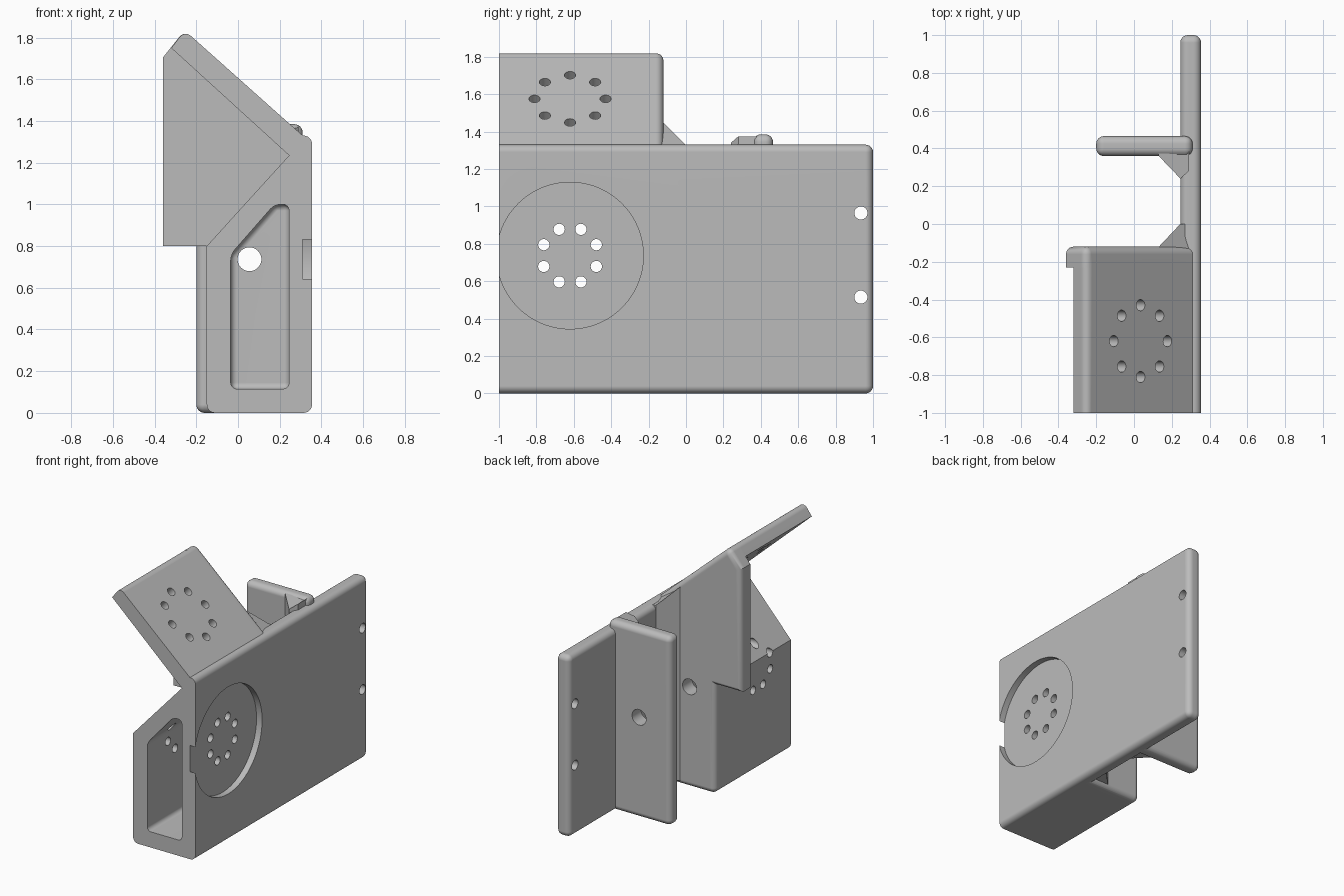
import bpy, bmesh, math
from mathutils import Vector, Matrix

if "Cube" in bpy.data.objects:
    bpy.data.objects.remove(bpy.data.objects["Cube"])

grey = bpy.data.materials.new("plain grey")
grey.diffuse_color = (0.5, 0.5, 0.5, 1)
grey.use_nodes = True
grey.node_tree.nodes["Principled BSDF"].inputs["Base Color"].default_value = grey.diffuse_color


def finish(bm, name):
    bmesh.ops.recalc_face_normals(bm, faces=bm.faces[:])
    mesh = bpy.data.meshes.new(name)
    bm.to_mesh(mesh)
    bm.free()
    mesh.materials.append(grey)
    ob = bpy.data.objects.new(name, mesh)
    bpy.context.collection.objects.link(ob)
    return ob


def loft(name, a, b, rule=None, radius=0.04):
    """Solid between two matching outlines; edges whose midpoint meets the rule are rounded."""
    bm = bmesh.new()
    va = [bm.verts.new(p) for p in a]
    vb = [bm.verts.new(p) for p in b]
    n = len(va)
    bm.faces.new(va)
    bm.faces.new(vb[::-1])
    for i in range(n):
        j = (i + 1) % n
        bm.faces.new((va[j], va[i], vb[i], vb[j]))
    bmesh.ops.recalc_face_normals(bm, faces=bm.faces[:])
    if rule:
        edges = [e for e in bm.edges if rule((e.verts[0].co + e.verts[1].co) / 2)]
        bmesh.ops.bevel(bm, geom=edges, offset=radius, offset_type='OFFSET',
                        segments=6, profile=0.5, affect='EDGES', clamp_overlap=True)
    return finish(bm, name)


def along_y(name, pts, y0, y1, rule=None, radius=0.04):
    return loft(name, [(x, y0, z) for x, z in pts], [(x, y1, z) for x, z in pts], rule, radius)


def upright(name, pts):
    """Vertical prism whose top height is given for each corner."""
    return loft(name, [(x, y, 0.03) for x, y, z in pts], pts)


def cylinders(name, centres, axis, radius, length, sides=32):
    bm = bmesh.new()
    turn = Vector((0, 0, 1)).rotation_difference(Vector(axis)).to_matrix().to_4x4()
    for c in centres:
        bmesh.ops.create_cone(bm, cap_ends=True, segments=sides, radius1=radius, radius2=radius,
                              depth=length, matrix=Matrix.Translation(c) @ turn)
    return finish(bm, name)


def combine(target, tool, operation):
    mod = target.modifiers.new(operation, 'BOOLEAN')
    mod.operation = operation
    mod.solver = 'EXACT'
    mod.object = tool
    bpy.context.view_layer.objects.active = target
    bpy.ops.object.modifier_apply(modifier=mod.name)
    bpy.data.objects.remove(tool, do_unlink=True)


# Long side plate
body = along_y("bracket_body", [(0.245, 0), (0.355, 0), (0.355, 1.33), (0.245, 1.33)],
               -1, 1, lambda m: m.y > -0.99)

# Hollow box in front of the cross wall
box = along_y("box", [(-0.15, 0), (0.3, 0), (0.3, 1.295), (0.245, 1.235), (-0.15, 0.8)],
              -1, -0.2, lambda m: abs(m.y + 0.6) < 0.01 and m.x < -0.1 and m.z < 0.1)
cavity = along_y("cavity", [(-0.035, 0.115), (0.245, 0.115), (0.245, 1.0), (0.175, 1.0), (-0.035, 0.76)],
                 -1.2, -0.23, lambda m: m.y > -1.1, 0.03)

# Sloped top plate
peak = (-0.256, 1.835)
slope = along_y("sloped_plate", [(0.245, 1.235), (0.352, 1.293), peak, (-0.32, 1.75)],
                -1, -0.2, lambda m: abs(m.y + 0.6) < 0.01 and m.z > 1.8)

# Cross wall with overhanging gusset
wall = along_y("cross_wall", [(-0.15, 0), (0.3, 0), (0.3, 1.2), (0.352, 1.293), peak,
                              (-0.36, 1.705), (-0.36, 0.8), (-0.15, 0.8)], -0.23, -0.12,
               lambda m: m.y > -0.13 or (m.y > -0.2 and (m.z > 1.8 or (m.z < 0.1 and m.x < 0))))

# Rear fin
fin = along_y("rear_fin", [(-0.2, 0), (0.31, 0), (0.31, 1.385), (-0.2, 1.385)],
              0.36, 0.465, lambda m: True)

# Corner braces beside the cross wall and the fin
wall_brace = upright("wall_brace", [(0.245, 0, 1.328), (0.13, -0.122, 1.45), (0.13, -0.17, 1.45),
                                    (0.312, -0.17, 1.325), (0.312, 0, 1.325)])
fin_brace = upright("fin_brace", [(0.246, 0.24, 1.34), (0.13, 0.361, 1.375), (0.13, 0.41, 1.375),
                                  (0.29, 0.41, 1.375), (0.29, 0.28, 1.375)])

for part in (box, slope, wall, fin, wall_brace, fin_brace):
    combine(body, part, 'UNION')
combine(body, cavity, 'DIFFERENCE')

# Round recess, then the rings of holes through box and sloped plate
cuts = [cylinders("recess", [(0.41, -0.62, 0.737)], (1, 0, 0), 0.392, 0.2, 96)]
ring = [math.radians(22.5 + 45 * i) for i in range(8)]
cuts.append(cylinders("side_holes", [(0, -0.62 + 0.152 * math.cos(a), 0.737 + 0.152 * math.sin(a))
                                     for a in ring], (1, 0, 0), 0.03, 1.2))
normal = Vector((0.666, 0, 0.746))
up = Vector((-0.746, 0, 0.666))
centre = Vector((0.035, -0.62, 1.575)) - normal * 0.05
cuts.append(cylinders("slope_holes", [centre + Vector((0, 0.19 * math.cos(i * math.pi / 4), 0))
                                      + up * 0.19 * math.sin(i * math.pi / 4) for i in range(8)],
                      normal, 0.03, 0.3))

# Mounting holes at the rear end and the bore through wall and fin
cuts.append(cylinders("end_holes", [(0.3, 0.935, z) for z in (0.515, 0.965)], (1, 0, 0), 0.035, 0.4))
cuts.append(cylinders("bore", [(0.055, 0.14, 0.737)], (0, 1, 0), 0.057, 0.9, 48))
for cut in cuts:
    combine(body, cut, 'DIFFERENCE')

# Smooth rounded edges, flat faces
bpy.ops.object.select_all(action='DESELECT')
body.select_set(True)
bpy.context.view_layer.objects.active = body
bpy.ops.object.shade_smooth_by_angle(angle=math.radians(25))
weighted = body.modifiers.new("weighted_normals", 'WEIGHTED_NORMAL')
weighted.keep_sharp = True
